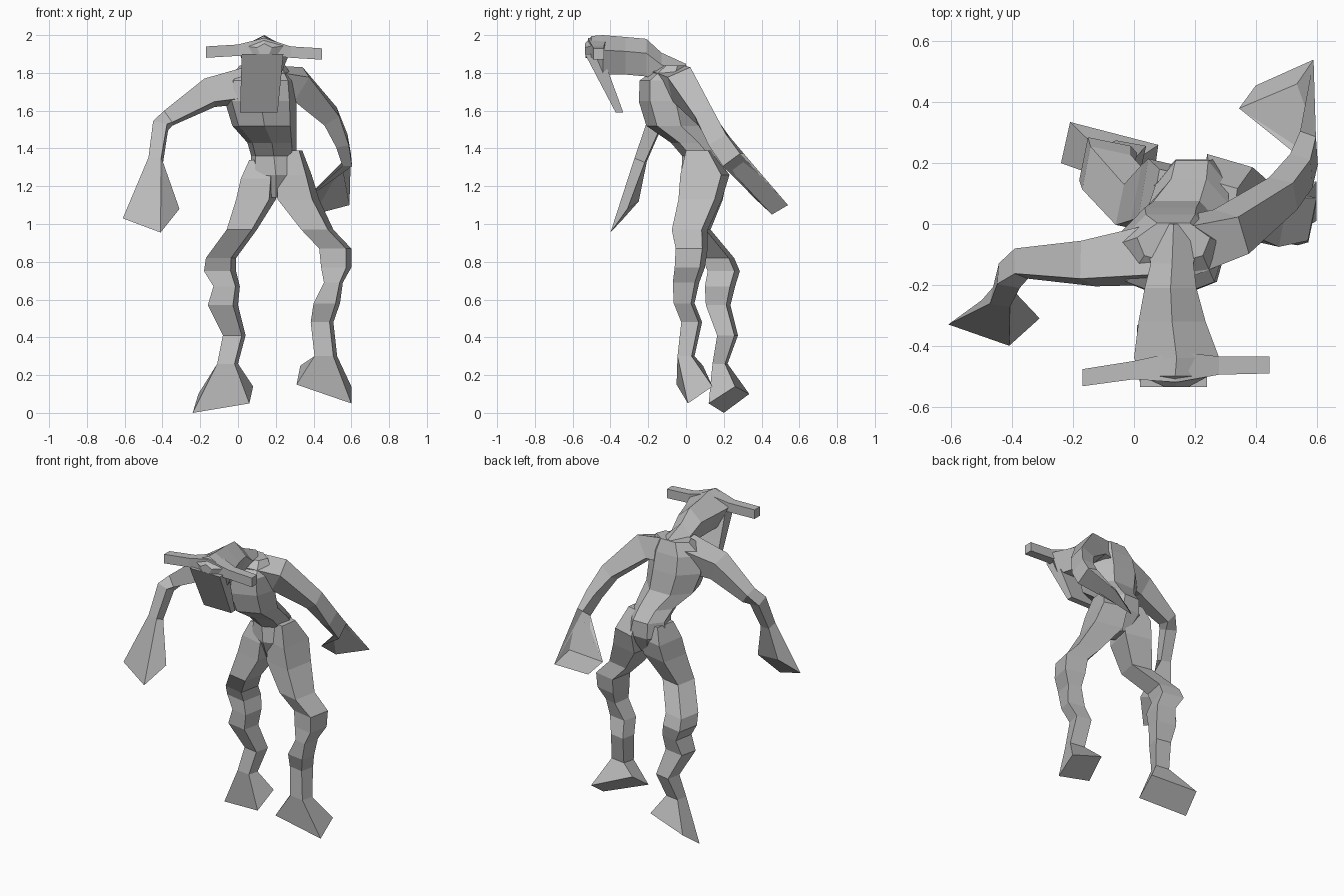
import bpy, bmesh, math
from mathutils import Vector

cube = bpy.data.objects.get("Cube")
if cube:
    bpy.data.objects.remove(cube, do_unlink=True)

X, Y, Z = Vector((1, 0, 0)), Vector((0, 1, 0)), Vector((0, 0, 1))

# Single matte grey for the whole creature
grey = bpy.data.materials.new("plain grey")
grey.use_nodes = True
tone = (0.5, 0.5, 0.5, 1)
grey.diffuse_color = tone
grey.node_tree.nodes["Principled BSDF"].inputs["Base Color"].default_value = tone


def tangent(centres, i):
    """Direction of the path at one station."""
    before = centres[max(i - 1, 0)]
    after = centres[min(i + 1, len(centres) - 1)]
    return (after - before).normalized()


def ring(centre, half_width, half_depth, normal, width_axis, sides, twist):
    """Polygon cross-section whose extents match the half sizes."""
    u = (width_axis - normal * width_axis.dot(normal)).normalized()
    v = normal.cross(u)
    angles = [math.tau * (k + 0.5) / sides + twist for k in range(sides)]
    reach_u = max(abs(math.cos(a)) for a in angles)
    reach_v = max(abs(math.sin(a)) for a in angles)
    return [centre + u * (half_width * math.cos(a) / reach_u)
            + v * (half_depth * math.sin(a) / reach_v) for a in angles]


def match_order(corners, previous):
    """Order the end corners so that they line up with the previous ring."""
    def centred(points):
        middle = sum(points, Vector()) / len(points)
        return [(p - middle).normalized() for p in points]

    def mismatch(points):
        return sum((a - b).length for a, b in zip(centred(points), centred(previous)))

    count = len(corners)
    orders = []
    for source in (corners, corners[::-1]):
        orders += [source[k:] + source[:k] for k in range(count)]
    return min(orders, key=mismatch)


def loft(name, stations, width_axis=X, normal=None, sides=4, twist=0.0, end=None):
    """Skin a faceted tube through (x, y, z, half_width, half_depth) stations."""
    centres = [Vector(s[:3]) for s in stations]
    rings = []
    for i, station in enumerate(stations):
        direction = normal or tangent(centres, i)
        rings.append(ring(centres[i], station[3], station[4],
                          direction, width_axis, sides, twist))
    if end:
        rings.append(match_order([Vector(p) for p in end], rings[-1]))

    bm = bmesh.new()
    loops = [[bm.verts.new(p) for p in points] for points in rings]
    for lower, upper in zip(loops, loops[1:]):
        for k in range(sides):
            n = (k + 1) % sides
            bm.faces.new((lower[k], lower[n], upper[n], upper[k]))
    bm.faces.new(loops[0][::-1])
    bm.faces.new(loops[-1])
    bmesh.ops.recalc_face_normals(bm, faces=bm.faces[:])
    mesh = bpy.data.meshes.new(name)
    bm.to_mesh(mesh)
    bm.free()
    mesh.materials.append(grey)
    part = bpy.data.objects.new(name, mesh)
    bpy.context.scene.collection.objects.link(part)
    return part


# Torso with a keeled front and flat back: crotch, pelvis, waist, ribcage, shoulders
loft("torso", [
    (.2, .09, 1.14, .04, .07),
    (.2, .1, 1.26, .14, .125),
    (.19, .1, 1.36, .12, .12),
    (.18, .04, 1.43, .13, .12),
    (.14, -.06, 1.52, .17, .15),
    (.12, -.09, 1.65, .19, .16),
    (.12, -.1, 1.76, .18, .145),
    (.13, -.06, 1.84, .12, .07),
], normal=Z, sides=7, twist=math.pi / 2)

# Neck and ridged wedge head, reaching forward
loft("neck_and_head", [
    (.13, 0, 1.765, .1, .083),
    (.125, -.13, 1.815, .07, .092),
    (.12, -.21, 1.87, .085, .11),
    (.125, -.32, 1.88, .11, .11),
    (.14, -.44, 1.885, .14, .115),
    (.135, -.5, 1.92, .11, .075),
    (.14, -.535, 1.925, .04, .03),
], normal=-Y, sides=5, twist=-math.pi / 2)

# Long flat muzzle hanging from the head
loft("muzzle", [
    (.13, -.49, 1.9, .11, .045),
    (.11, -.352, 1.59, .1, .02),
], normal=Z)

# Bar-shaped horns
loft("horns", [
    (-.17, -.505, 1.91, .028, .03),
    (0, -.48, 1.92, .03, .03),
    (.14, -.47, 1.94, .05, .045),
    (.28, -.465, 1.91, .03, .03),
    (.445, -.463, 1.9, .028, .03),
], width_axis=Y, normal=X)

# Arms flare into blunt, wedge-like hands
loft("right_arm", [
    (.08, -.1, 1.74, .1, .1),
    (-.15, -.13, 1.695, .075, .08),
    (-.37, -.13, 1.56, .05, .045),
    (-.41, -.17, 1.52, .045, .045),
    (-.435, -.24, 1.34, .035, .04),
], width_axis=Y, twist=.2,
    end=[(-.61, -.33, 1.03), (-.41, -.4, .955), (-.31, -.31, 1.08), (-.5, -.25, 1.12)])

loft("left_arm", [
    (.15, -.08, 1.75, .1, .09),
    (.32, -.025, 1.74, .08, .09),
    (.49, .1, 1.57, .06, .055),
    (.55, .175, 1.44, .065, .04),
    (.575, .25, 1.34, .068, .03),
], width_axis=Y, twist=.2,
    end=[(.59, .54, 1.1), (.4, .455, 1.05), (.345, .38, 1.12), (.535, .46, 1.18)])

# Legs: hip, thigh, knobbly knee, shin, ankle, then a spreading foot
loft("right_leg", [
    (.13, .1, 1.34, .07, .08),
    (.11, .1, 1.24, .095, .115),
    (.095, .085, 1.13, .105, .11),
    (.02, .05, .97, .08, .08),
    (-.09, .17, .82, .08, .085),
    (-.095, .2, .75, .085, .085),
    (-.06, .18, .67, .07, .08),
    (-.08, .17, .57, .08, .065),
    (-.02, .22, .41, .06, .055),
    (-.055, .18, .26, .055, .04),
], normal=-Z, twist=.2,
    end=[(-.24, .2, 0), (-.21, .335, .1), (.08, .26, .14), (.06, .12, .05)])

loft("left_leg", [
    (.29, .07, 1.39, .05, .07),
    (.3, .1, 1.26, .09, .13),
    (.32, .075, 1.13, .11, .115),
    (.42, .02, .97, .085, .095),
    (.515, .03, .87, .085, .085),
    (.52, .02, .77, .08, .08),
    (.505, 0, .69, .05, .07),
    (.47, -.01, .58, .07, .055),
    (.445, .03, .48, .06, .055),
    (.465, 0, .3, .06, .045),
], normal=-Z, twist=.2,
    end=[(.6, .01, .05), (.6, .14, .14), (.33, .09, .25), (.31, -.05, .15)])
